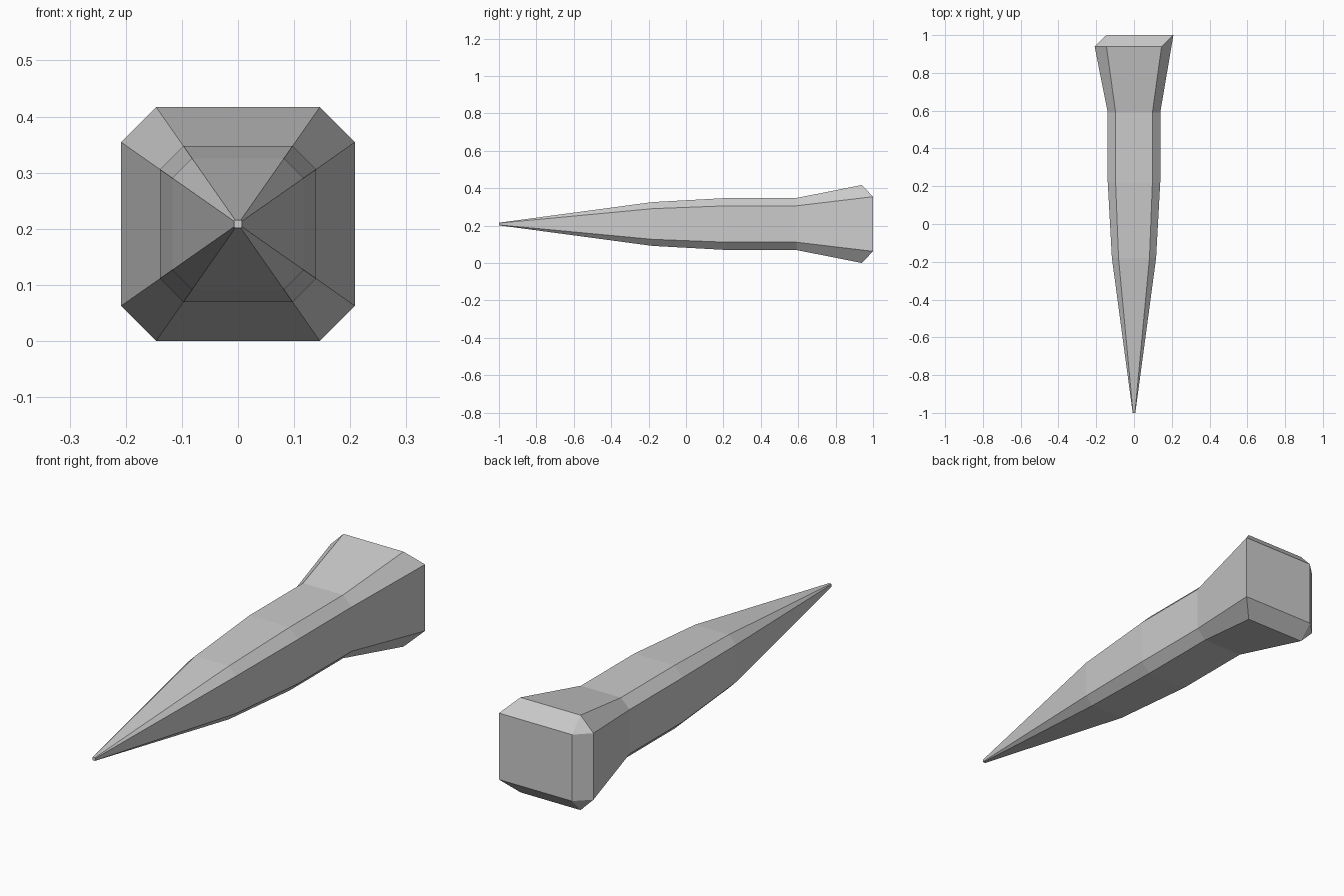
import bpy
import bmesh

cube = bpy.data.objects.get("Cube")
if cube:
    bpy.data.objects.remove(cube, do_unlink=True)

HALF = 0.2085            # half size of the head, also the axis height
FLAT = 0.7               # share of each side left flat by the chamfers
HEAD_Y, BACK_Y = 0.94, 1.0

# Plain grey material
grey = bpy.data.materials.new("plain grey")
grey.use_nodes = True
colour = (0.6, 0.6, 0.6, 1.0)
grey.diffuse_color = colour
grey.node_tree.nodes["Principled BSDF"].inputs["Base Color"].default_value = colour

# (y, half size) of each chamfered square section, tip to head
sections = [(-1.0, 0.007), (-0.18, 0.117), (0.22, 0.139),
            (0.59, 0.139), (HEAD_Y, HALF)]

bm = bmesh.new()


def add_ring(y, h):
    f = h * FLAT
    outline = [(f, h), (h, f), (h, -f), (f, -h),
               (-f, -h), (-h, -f), (-h, f), (-f, h)]
    return [bm.verts.new((x, y, HALF + z)) for x, z in outline]


# Tapered shaft
rings = [add_ring(y, h) for y, h in sections]
bm.faces.new(rings[0])
for a, b in zip(rings, rings[1:]):
    for i in range(8):
        j = (i + 1) % 8
        bm.faces.new((a[i], a[j], b[j], b[i]))

# Head end: the +x side runs full length, the other three sides are bevelled
r = rings[-1]
for v in (r[1], r[2]):
    v.co.y = BACK_Y
f = HALF * FLAT
upper = bm.verts.new((-f, BACK_Y, HALF + f))
lower = bm.verts.new((-f, BACK_Y, HALF - f))
for face in ((r[1], r[2], lower, upper),     # flat back
             (r[0], r[1], upper, r[7]),      # top bevel
             (r[2], r[3], r[4], lower),      # bottom bevel
             (r[5], r[6], upper, lower),     # side bevel
             (r[7], upper, r[6]),            # corners
             (r[4], lower, r[5])):
    bm.faces.new(face)

bmesh.ops.recalc_face_normals(bm, faces=bm.faces)
mesh = bpy.data.meshes.new("spike")
bm.to_mesh(mesh)
bm.free()
mesh.materials.append(grey)
spike = bpy.data.objects.new("spike", mesh)
bpy.context.collection.objects.link(spike)
